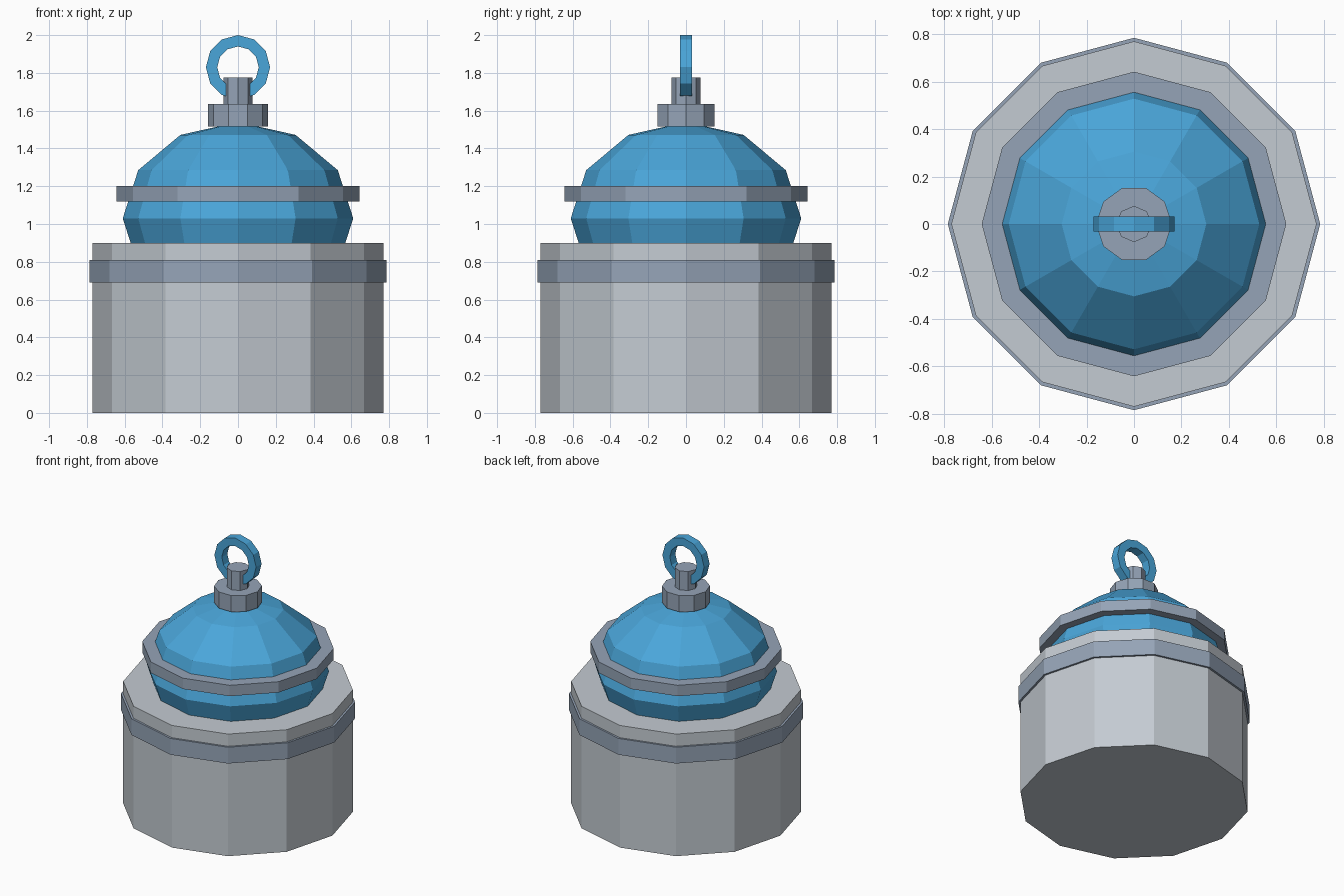
import bpy, bmesh, math
from mathutils import Matrix

if "Cube" in bpy.data.objects:
    bpy.data.objects.remove(bpy.data.objects["Cube"])


def material(name, rgb):
    lin = [((c / 255 + 0.055) / 1.055) ** 2.4 for c in rgb]
    m = bpy.data.materials.new(name)
    m.diffuse_color = (*lin, 1)
    m.use_nodes = True
    m.node_tree.nodes["Principled BSDF"].inputs["Base Color"].default_value = m.diffuse_color
    return m


LIGHT = material("light grey", (196, 203, 210))
STEEL = material("steel grey", (149, 164, 183))
BLUE = material("bright blue", (74, 166, 218))


def add_object(name, bm, mat):
    bmesh.ops.recalc_face_normals(bm, faces=bm.faces)
    mesh = bpy.data.meshes.new(name)
    bm.to_mesh(mesh)
    bm.free()
    mesh.materials.append(mat)
    obj = bpy.data.objects.new(name, mesh)
    bpy.context.collection.objects.link(obj)
    return obj


def prism(name, sides, radius, z0, z1, mat):
    """Flat-sided cylinder with one corner on the +x axis."""
    bm = bmesh.new()
    ring = [(radius * math.cos(2 * math.pi * i / sides),
             radius * math.sin(2 * math.pi * i / sides)) for i in range(sides)]
    lo = [bm.verts.new((x, y, z0)) for x, y in ring]
    hi = [bm.verts.new((x, y, z1)) for x, y in ring]
    bm.faces.new(lo[::-1])
    bm.faces.new(hi)
    for i in range(sides):
        j = (i + 1) % sides
        bm.faces.new((lo[i], lo[j], hi[j], hi[i]))
    return add_object(name, bm, mat)


# Drum body and its band
prism("body", 12, 0.77, 0.0, 0.90, LIGHT)
prism("body_band", 12, 0.785, 0.69, 0.81, STEEL)

# Flattened low-poly dome, with its collar
bm = bmesh.new()
bmesh.ops.create_uvsphere(bm, u_segments=12, v_segments=6, radius=1,
                          matrix=Matrix.Translation((0, 0, 1.03)) @ Matrix.Diagonal((0.61, 0.61, 0.51, 1)))
add_object("dome", bm, BLUE)
prism("dome_collar", 12, 0.642, 1.12, 1.20, STEEL)

# Cap and stem
prism("cap", 10, 0.16, 1.515, 1.635, STEEL)
prism("stem", 8, 0.076, 1.60, 1.775, STEEL)

# Upright lifting ring with a rectangular section
bm = bmesh.new()
section = [(0.17, -0.032), (0.17, 0.032), (0.11, 0.032), (0.11, -0.032)]
loops = []
for i in range(12):
    a = i * math.pi / 6
    loops.append([bm.verts.new((r * math.cos(a), y, 1.83 + r * math.sin(a))) for r, y in section])
for i in range(12):
    a, b = loops[i], loops[(i + 1) % 12]
    for k in range(4):
        n = (k + 1) % 4
        bm.faces.new((a[k], a[n], b[n], b[k]))
add_object("lifting_ring", bm, BLUE)
